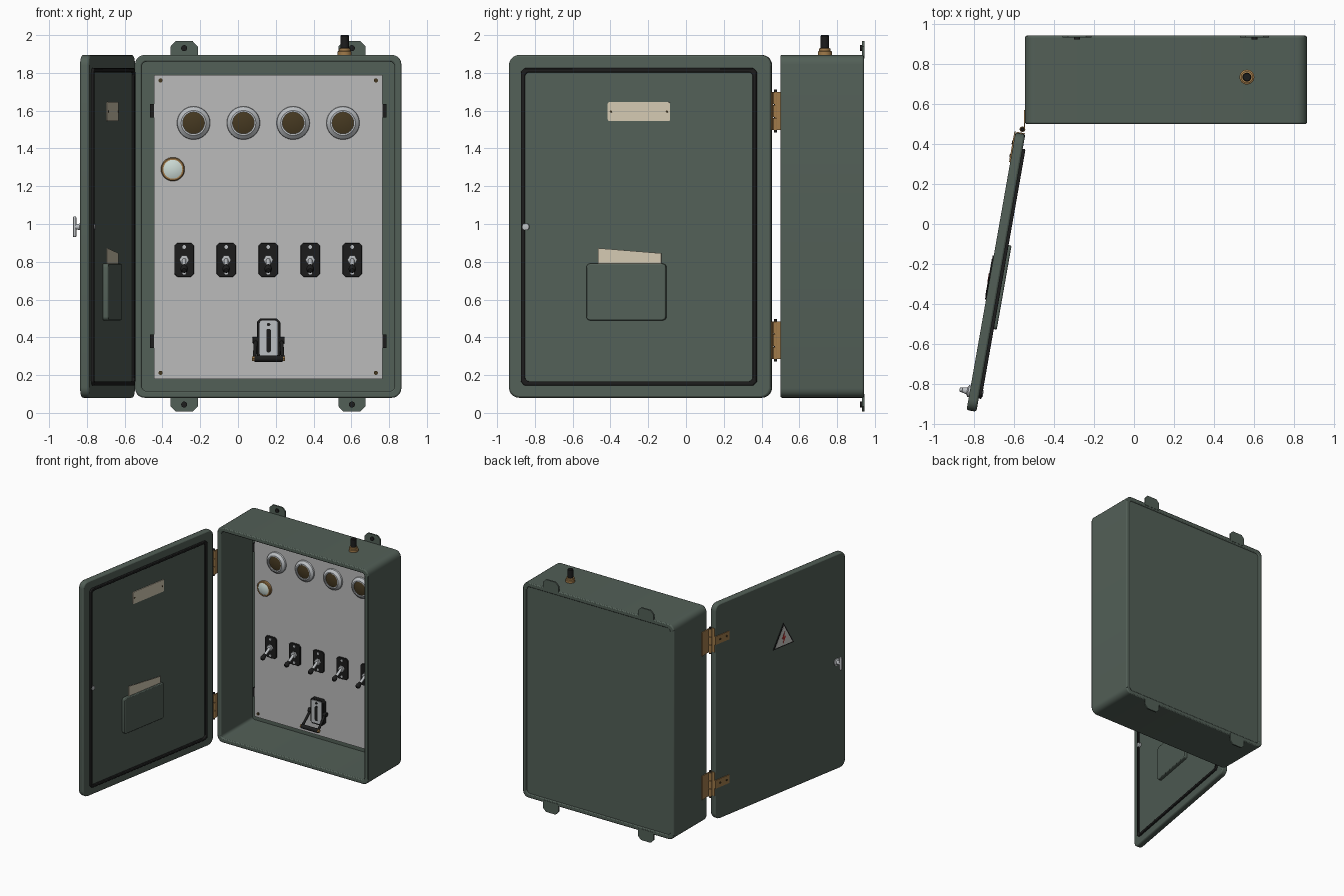
import bpy, bmesh, math
from mathutils import Matrix, Vector

cube = bpy.data.objects.get("Cube")
if cube:
    bpy.data.objects.remove(cube, do_unlink=True)


def material(name, rgb, metal=0.0):
    m = bpy.data.materials.new(name)
    m.use_nodes = True
    m.diffuse_color = (*rgb, 1)
    node = next(n for n in m.node_tree.nodes if n.type == "BSDF_PRINCIPLED")
    node.inputs["Base Color"].default_value = (*rgb, 1)
    node.inputs["Metallic"].default_value = metal
    node.inputs["Roughness"].default_value = 0.5
    return m


GREEN = material("green_paint", (0.085, 0.115, 0.095))
GREY = material("panel_grey", (0.5, 0.5, 0.5))
BLACK = material("black_rubber", (0.012, 0.012, 0.012))
BRASS = material("brass", (0.36, 0.2, 0.07))
STEEL = material("steel", (0.5, 0.52, 0.54))
BROWN = material("dial_brown", (0.06, 0.04, 0.015))
GLASS = material("pale_glass", (0.6, 0.7, 0.66))
CREAM = material("cream", (0.65, 0.58, 0.44))
WHITE = material("sign_white", (0.6, 0.6, 0.57))
RED = material("sign_red", (0.5, 0.02, 0.02))


def finish(name, bm, mat, matrix=None, bevel=0):
    bmesh.ops.remove_doubles(bm, verts=bm.verts, dist=1e-5)
    bmesh.ops.recalc_face_normals(bm, faces=bm.faces)
    me = bpy.data.meshes.new(name)
    bm.to_mesh(me)
    bm.free()
    me.materials.append(mat)
    ob = bpy.data.objects.new(name, me)
    bpy.context.collection.objects.link(ob)
    if matrix:
        ob.matrix_world = matrix
    if bevel:
        mod = ob.modifiers.new("Bevel", "BEVEL")
        mod.width, mod.segments, mod.limit_method = bevel, 2, "ANGLE"
    bpy.ops.object.select_all(action="DESELECT")
    ob.select_set(True)
    bpy.context.view_layer.objects.active = ob
    bpy.ops.object.shade_smooth_by_angle(angle=math.radians(35))
    return ob


def rounded(x0, x1, z0, z1, r, steps=5):
    """Rectangle outline with rounded corners; one step gives a chamfer."""
    pts = []
    corners = ((x1 - r, z1 - r), (x0 + r, z1 - r), (x0 + r, z0 + r), (x1 - r, z0 + r))
    for q, (cx, cz) in enumerate(corners):
        for i in range(steps + 1):
            t = (q + i / steps) * math.pi / 2
            pts.append((cx + r * math.cos(t), cz + r * math.sin(t)))
    return pts


def prism(name, pts, y0, y1, mat, matrix=None, bevel=0, hole=None):
    """Extrude an x-z outline along y, with an optional matching hole."""
    bm = bmesh.new()

    def loop(p, y):
        return [bm.verts.new((x, y, z)) for x, z in p]

    def bridge(a, b):
        for i in range(len(a)):
            j = (i + 1) % len(a)
            bm.faces.new((a[i], a[j], b[j], b[i]))

    front, back = loop(pts, y0), loop(pts, y1)
    bridge(front, back)
    if hole:
        hfront, hback = loop(hole, y0), loop(hole, y1)
        for a, b in ((hfront, hback), (front, hfront), (back, hback)):
            bridge(a, b)
    else:
        bm.faces.new(front)
        bm.faces.new(back)
    return finish(name, bm, mat, matrix, bevel)


def box(name, x0, x1, y0, y1, z0, z1, mat, matrix=None, bevel=0):
    outline = [(x0, z0), (x1, z0), (x1, z1), (x0, z1)]
    return prism(name, outline, y0, y1, mat, matrix, bevel)


def lathe(name, prof, loc, axis, mat, parent=None, steps=32):
    """Spin a (radius, height) profile about an axis starting at loc."""
    bm = bmesh.new()
    vs = [bm.verts.new((r, 0, h)) for r, h in prof]
    edges = [bm.edges.new(e) for e in zip(vs, vs[1:])]
    bmesh.ops.spin(bm, geom=vs + edges, cent=(0, 0, 0), axis=(0, 0, 1),
                   angle=math.tau, steps=steps, use_duplicate=False)
    m = Matrix.Translation(loc) @ Vector(axis).to_track_quat("Z", "Y").to_matrix().to_4x4()
    return finish(name, bm, mat, parent @ m if parent else m)


def rod(name, r, length, loc, axis, mat, parent=None, steps=20):
    prof = [(0, 0), (r, 0), (r, length * 0.96), (r * 0.85, length), (0, length)]
    return lathe(name, prof, loc, axis, mat, parent, steps)


# Cabinet body
L, R, B, T = -0.545, 0.865, 0.08, 1.895
W = 0.036
prism("cabinet_walls", rounded(L, R, B, T, 0.05), 0.50, 0.942, GREEN, bevel=0.008,
      hole=rounded(L + W, R - W, B + W, T - W, 0.025))
prism("cabinet_back", rounded(L + 0.03, R - 0.03, B + 0.03, T - 0.03, 0.025), 0.92, 0.934, GREEN)

# Wall mounting tabs
for x in (-0.285, 0.603):
    for edge, s in ((T, 1), (B, -1)):
        tab = [(x - 0.072, edge - s * 0.02), (x - 0.072, edge + s * 0.045), (x - 0.045, edge + s * 0.073),
               (x + 0.045, edge + s * 0.073), (x + 0.072, edge + s * 0.045), (x + 0.072, edge - s * 0.02)]
        prism("mounting_tab", tab, 0.932, 0.944, GREEN)
        rod("tab_bolt", 0.016, 0.01, (x, 0.932, edge + s * 0.036), (0, -1, 0), BLACK)

# Cable gland on top
lathe("cable_gland", [(0, 0), (0.037, 0), (0.037, 0.018), (0.03, 0.022), (0.03, 0.035), (0, 0.038)],
      (0.565, 0.735, T), (0, 0, 1), BRASS)
rod("cable", 0.022, 0.105, (0.565, 0.735, T), (0, 0, 1), BLACK)

# Instrument panel with brackets and corner screws
P = 0.855
FRONT = (0, -1, 0)
box("instrument_panel", -0.445, 0.765, P, P + 0.012, 0.18, 1.79, GREY)
for x in (-0.452, 0.772):
    for z in (0.38, 1.6):
        box("panel_bracket", x - 0.014, x + 0.014, P + 0.002, 0.925, z - 0.036, z + 0.036, BLACK)
for x in (-0.41, 0.73):
    for z in (0.212, 1.76):
        rod("panel_screw", 0.011, 0.008, (x, P, z), FRONT, BROWN)

# Row of gauges
for i in range(4):
    at = (-0.235 + i * 0.2635, P, 1.535)
    lathe("gauge_bezel", [(0.088, 0), (0.086, 0.012), (0.066, 0.03), (0.057, 0.03), (0.057, 0.01)],
          at, FRONT, STEEL, steps=40)
    lathe("gauge_dial", [(0.06, 0), (0.058, 0.02), (0.035, 0.026), (0, 0.028)], at, FRONT, BROWN, steps=40)

# Indicator lamp
lamp = (-0.345, P, 1.29)
lathe("lamp_ring", [(0.063, 0), (0.063, 0.02), (0.058, 0.026), (0.05, 0.026), (0.05, 0.01)], lamp, FRONT, BRASS)
lathe("lamp_lens", [(0.051, 0), (0.051, 0.022), (0.03, 0.03), (0, 0.032)], lamp, FRONT, GLASS)

# Row of toggle switches
for i in range(5):
    x, z = -0.285 + i * 0.2225, 0.81
    prism("switch_plate", rounded(x - 0.052, x + 0.052, z - 0.09, z + 0.09, 0.016, 1),
          P - 0.014, P, BLACK, bevel=0.003)
    for dz in (-0.068, 0.068):
        rod("switch_screw", 0.01, 0.006, (x, P - 0.013, z + dz), FRONT, STEEL)
    rod("switch_nut", 0.026, 0.02, (x, P - 0.013, z), FRONT, STEEL, steps=6)
    aim = Vector((0, -0.88, -0.47)).normalized()
    pivot = Vector((x, P - 0.025, z))
    rod("switch_lever", 0.011, 0.09, pivot, aim, STEEL)
    lathe("switch_tip", [(0, 0), (0.012, 0), (0.019, 0.025), (0.019, 0.04), (0.012, 0.05), (0, 0.052)],
          pivot + aim * 0.07, aim, BLACK)

# Main isolator with a swinging handle
cx = 0.162
prism("isolator_body", rounded(cx - 0.062, cx + 0.062, 0.285, 0.5, 0.018, 1), P - 0.035, P, BLACK, bevel=0.004)
prism("isolator_face", rounded(cx - 0.047, cx + 0.047, 0.3, 0.488, 0.012), P - 0.041, P - 0.03, STEEL)
prism("isolator_slot", rounded(cx - 0.012, cx + 0.012, 0.32, 0.445, 0.011), P - 0.046, P - 0.035, BLACK)
rod("isolator_screw", 0.009, 0.005, (cx, P - 0.041, 0.468), FRONT, BLACK)
for s in (-1, 1):
    hinge = Vector((cx + s * 0.068, P - 0.022, 0.385))
    grip = Vector((cx + s * 0.074, P - 0.125, 0.287))
    rod("handle_arm", 0.01, (grip - hinge).length, hinge, grip - hinge, BLACK)
    rod("handle_pivot", 0.018, 0.026, (cx + s * 0.058, hinge.y, hinge.z), (s, 0, 0), BLACK)
    rod("handle_nut", 0.014, 0.014, grip, (s, 0, 0), BRASS, steps=6)
rod("handle_grip", 0.017, 0.15, (cx - 0.075, P - 0.125, 0.287), (1, 0, 0), BLACK)

# Open door: local x runs away from the hinge, local y points inward
DOOR = Matrix.Translation((-0.593, 0.458, 0)) @ Matrix.Rotation(math.radians(-100), 4, "Z")
prism("door", rounded(0, 1.41, B, T, 0.055), 0, 0.05, GREEN, DOOR, bevel=0.01)
prism("door_gasket", rounded(0.074, 1.343, 0.145, 1.825, 0.02, 1), 0.045, 0.064, BLACK, DOOR,
      bevel=0.005, hole=rounded(0.096, 1.321, 0.167, 1.803, 0.014, 1))

# Document pocket, paper and name plate inside the door
prism("document_pocket", rounded(0.561, 0.988, 0.49, 0.79, 0.02), 0.045, 0.079, GREEN, DOOR, bevel=0.006)
prism("paper_sheet", [(0.587, 0.6), (0.927, 0.6), (0.927, 0.872), (0.587, 0.845)], 0.06, 0.064, CREAM, DOOR)
prism("name_plate", rounded(0.541, 0.876, 1.545, 1.645, 0.008, 2), 0.048, 0.056, CREAM, DOOR)
for a in (0.558, 0.859):
    rod("plate_rivet", 0.006, 0.004, (a, 0.055, 1.595), (0, 1, 0), BROWN, DOOR, 12)

# Warning sign outside the door
def triangle(size):
    c, z = 0.737, 1.375
    return [(c - size, z - size * 0.58), (c + size, z - size * 0.58), (c, z + size * 1.16)]


prism("sign_border", triangle(0.112), -0.005, 0.001, BLACK, DOOR)
prism("sign_field", triangle(0.094), -0.007, 0, WHITE, DOOR)
bolt = [(0.01, 0.06), (-0.022, 0.0), (-0.002, 0.005), (-0.012, -0.045), (0.022, 0.02), (0.003, 0.014)]
prism("sign_bolt", [(0.737 + x, 1.375 + z) for x, z in bolt], -0.009, 0, RED, DOOR)

# Door latch with a T handle
OUT = (0, -1, 0)
lathe("latch_base", [(0, 0), (0.03, 0), (0.03, 0.008), (0.018, 0.014), (0.012, 0.04), (0, 0.04)],
      (1.315, 0, 0.985), OUT, STEEL, DOOR)
prism("latch_handle", rounded(1.304, 1.326, 0.93, 1.04, 0.01), -0.052, -0.036, STEEL, DOOR, bevel=0.004)
rod("latch_cam", 0.018, 0.02, (1.315, 0.048, 0.985), (0, 1, 0), STEEL, DOOR)

# Hinges
for z in (0.385, 1.598):
    box("hinge_cabinet_leaf", -0.551, -0.545, 0.47, 0.57, z - 0.1, z + 0.1, BRASS)
    box("hinge_door_edge_leaf", -0.004, 0.001, 0.005, 0.048, z - 0.1, z + 0.1, BRASS, DOOR)
    box("hinge_door_strap", -0.004, 0.15, -0.006, 0.001, z - 0.035, z + 0.035, BRASS, DOOR)
    for a in (0.05, 0.12):
        rod("hinge_screw", 0.009, 0.004, (a, -0.005, z), OUT, BROWN, DOOR, 12)
    for k in range(3):
        rod("hinge_knuckle", 0.014, 0.064, (-0.558, 0.474, z - 0.1 + k * 0.068), (0, 0, 1), BRASS)
    rod("hinge_pin", 0.009, 0.226, (-0.558, 0.474, z - 0.113), (0, 0, 1), BLACK)
